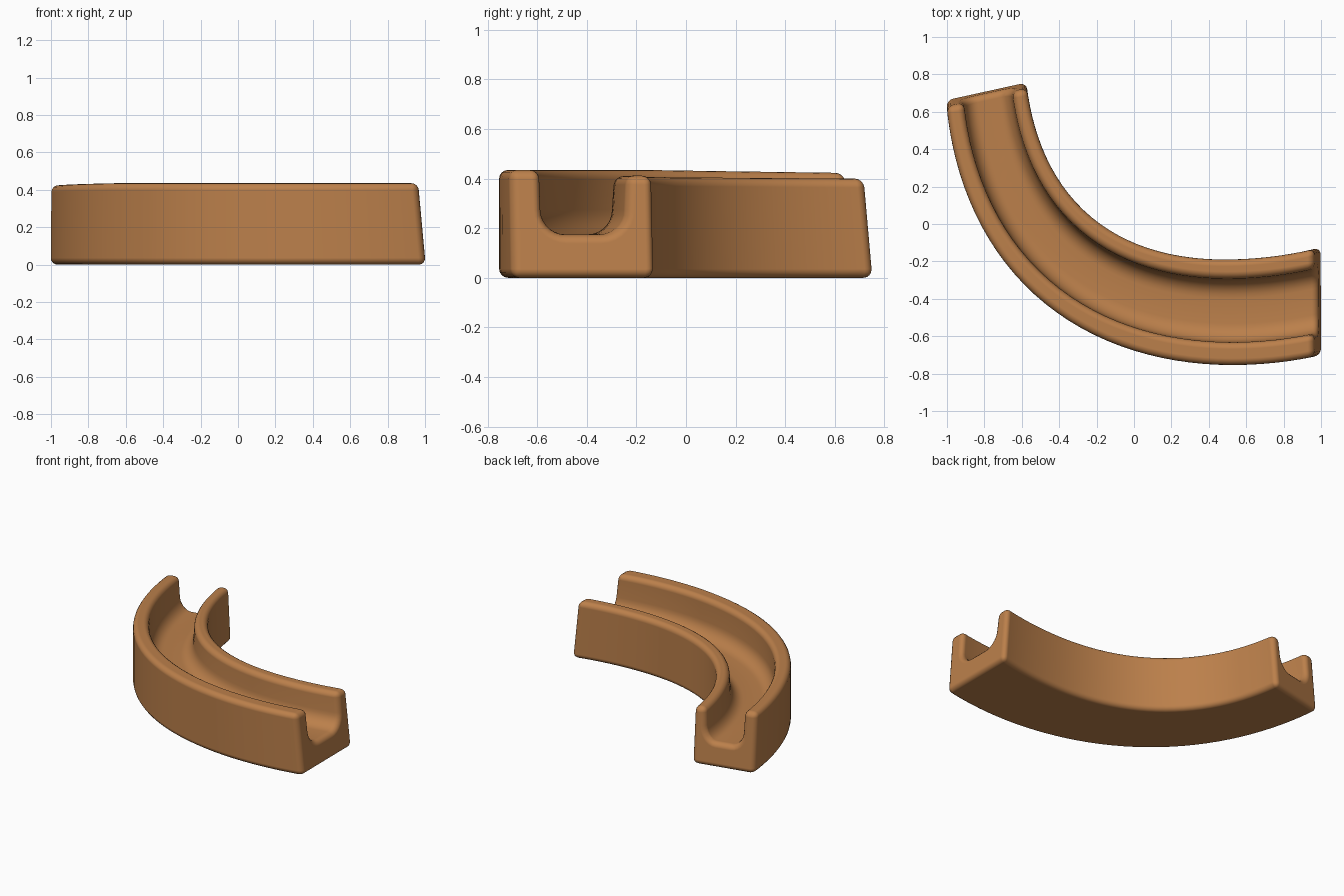
import bpy, bmesh, math
from math import cos, sin, radians, pi

if "Cube" in bpy.data.objects:
    bpy.data.objects.remove(bpy.data.objects["Cube"])

STEPS = 36

# Plan-view edge: arc bulging slightly mid-way, straightening past its lowest point
def edge(t, cx, cy, r, dr, a0, a1, lean):
    a = a0 + (a1 - a0) * t
    u = max(0.0, (a - 270) / (a1 - 270))
    rr = r + dr * u * u
    if a0 < a < 270:
        rr += 0.033 * sin(pi * (a - a0) / (270 - a0)) ** 2
    return cx + rr * cos(radians(a)), cy + rr * sin(radians(a))

OUTER = (0.525, 0.78, 1.534, 0.022, 184.3, 287.9, 0.014)
INNER = (0.48, 0.872, 1.062, 0.0625, 186.1, 297.6, 0.018)

# Cross-section: (fraction across from outer to inner, height); -1 / -2 = wall tops
FLOOR, FIL = 0.175, 0.10
profile = [(0, 0), (1, 0), (1, -2), (0.82, -2)]
N = 7
for i in range(N + 1):
    b = pi / 2 * i / N
    profile.append((0.63 + 0.175 * cos(b), FLOOR + FIL * (1 - sin(b))))
for i in range(N + 1):
    b = pi / 2 * (1 - i / N)
    profile.append((0.39 - 0.172 * cos(b), FLOOR + FIL * (1 - sin(b))))
profile += [(0.213, -1), (0, -1)]

# Sweep the section along the curve, with ends leaning inwards towards the top
bm = bmesh.new()
rings = []
for k in range(STEPS + 1):
    t0 = k / STEPS
    ring = []
    for s, z in profile:
        if z == -1:
            z = 0.423 + 0.012 * min(1, t0 * 3)
        elif z == -2:
            z = 0.40 + 0.012 * t0
        pts = []
        for params in (OUTER, INNER):
            e = params[-1] * z / 0.42
            pts.append(edge(e + (1 - 2 * e) * t0, *params))
        (xo, yo), (xi, yi) = pts
        ring.append(bm.verts.new((xo + (xi - xo) * s, yo + (yi - yo) * s, z)))
    rings.append(ring)
n = len(profile)
for a, b in zip(rings, rings[1:]):
    for i in range(n):
        j = (i + 1) % n
        bm.faces.new((a[i], a[j], b[j], b[i]))
bm.faces.new(rings[0])
bm.faces.new(rings[-1])
bmesh.ops.recalc_face_normals(bm, faces=bm.faces)
for f in bm.faces:
    f.smooth = True

mesh = bpy.data.meshes.new("curved_channel")
bm.to_mesh(mesh)
bm.free()
obj = bpy.data.objects.new("curved_channel", mesh)
bpy.context.collection.objects.link(obj)

# Warm wood colour
wood = bpy.data.materials.new("warm wood")
wood.diffuse_color = (0.50, 0.215, 0.07, 1)
wood.use_nodes = True
wood.node_tree.nodes["Principled BSDF"].inputs["Base Color"].default_value = wood.diffuse_color
mesh.materials.append(wood)

# Rounded edges
bev = obj.modifiers.new("rounded_edges", 'BEVEL')
bev.width = 0.036
bev.segments = 4
bev.limit_method = 'ANGLE'
bev.angle_limit = radians(40)
bev.harden_normals = True
